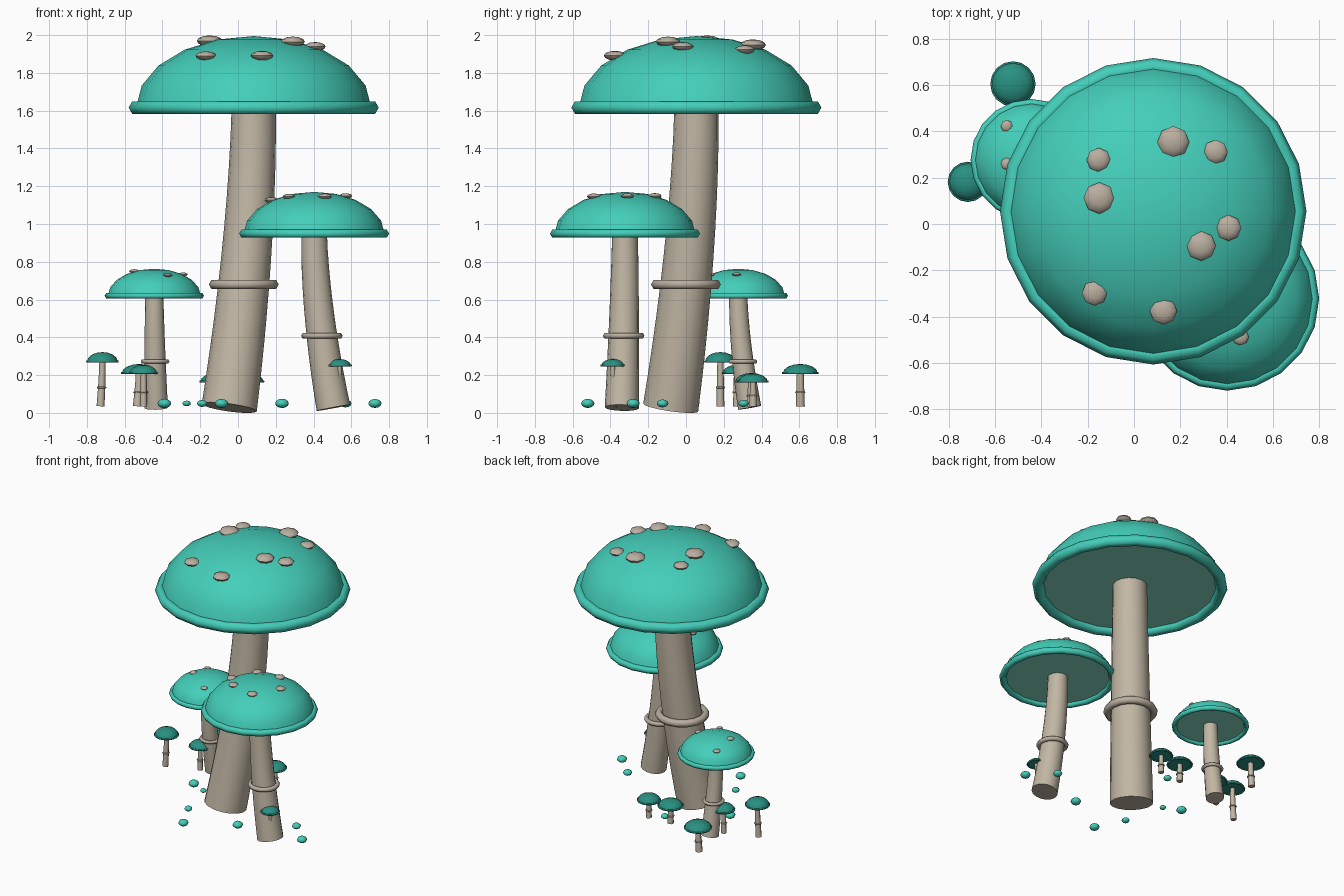
import bpy, bmesh, math
from mathutils import Vector, Matrix

if "Cube" in bpy.data.objects:
    bpy.data.objects.remove(bpy.data.objects["Cube"])


def mat(name, r, g, b):
    m = bpy.data.materials.new(name)
    m.diffuse_color = (r, g, b, 1)
    m.use_nodes = True
    m.node_tree.nodes["Principled BSDF"].inputs["Base Color"].default_value = m.diffuse_color
    return m


TEAL = mat("teal cap", 0.058, 0.62, 0.49)
DARK = mat("dark teal small cap", 0.022, 0.28, 0.22)
GILL = mat("pale green gills", 0.24, 0.70, 0.57)
STEM = mat("beige stem", 0.54, 0.475, 0.375)
WART = mat("grey beige spots", 0.49, 0.425, 0.35)


def finish(bm, name, mats, angle=35):
    bmesh.ops.recalc_face_normals(bm, faces=bm.faces)
    me = bpy.data.meshes.new(name)
    bm.to_mesh(me)
    bm.free()
    for m in mats:
        me.materials.append(m)
    ob = bpy.data.objects.new(name, me)
    bpy.context.collection.objects.link(ob)
    bpy.ops.object.select_all(action='DESELECT')
    ob.select_set(True)
    bpy.context.view_layer.objects.active = ob
    bpy.ops.object.shade_smooth_by_angle(angle=math.radians(angle))
    return ob


def skin(bm, rings, closed=False):
    """Bridge successive vertex rings with quads."""
    n = len(rings[0])
    for i in range(len(rings) if closed else len(rings) - 1):
        a, b = rings[i], rings[(i + 1) % len(rings)]
        for j in range(n):
            k = (j + 1) % n
            bm.faces.new((a[j], a[k], b[k], b[j]))


def circle(bm, c, r, n, rot=None):
    out = []
    for j in range(n):
        a = 2 * math.pi * j / n
        v = Vector((r * math.cos(a), r * math.sin(a), 0))
        out.append(bm.verts.new(Vector(c) + (rot @ v if rot else v)))
    return out


def torus(name, c, R, r, m, n=20, k=6):
    bm = bmesh.new()
    rings = []
    for i in range(k):
        a = 2 * math.pi * i / k
        rings.append(circle(bm, (c[0], c[1], c[2] + r * math.sin(a)), R + r * math.cos(a), n))
    skin(bm, rings, True)
    return finish(bm, name, [m], 75)


def dome(name, c, R, h, mats, n=20, steps=5):
    """Half ellipsoid; the flat underside takes the last material."""
    bm = bmesh.new()
    rings = []
    for i in range(steps):
        a = math.pi / 2 * i / steps
        rings.append(circle(bm, (c[0], c[1], c[2] + h * math.sin(a)), R * math.cos(a), n))
    skin(bm, rings)
    top = bm.verts.new((c[0], c[1], c[2] + h))
    for j in range(n):
        bm.faces.new((rings[-1][j], rings[-1][(j + 1) % n], top))
    bm.faces.new(rings[0]).material_index = len(mats) - 1
    return finish(bm, name, mats)


def centre(base, top, t):
    """Stem axis: leans at the foot, straightens toward the cap."""
    k = (1 - t) ** 1.7
    return Vector((top[0] + (base[0] - top[0]) * k, top[1] + (base[1] - top[1]) * k,
                   base[2] + (top[2] - base[2]) * t))


def stem(name, base, top, r0, r1, n=16, steps=10):
    bm = bmesh.new()
    rings = []
    for i in range(steps + 1):
        t = i / steps
        d = centre(base, top, min(1, t + .02)) - centre(base, top, max(0, t - .02))
        rot = Vector((0, 0, 1)).rotation_difference(d.normalized()).to_matrix()
        rings.append(circle(bm, centre(base, top, t), r0 + (r1 - r0) * t, n, rot))
    skin(bm, rings)
    bm.faces.new(rings[0])
    bm.faces.new(rings[-1])
    return finish(bm, name, [STEM], 50)


def bead(name, c, r, flat, m):
    bm = bmesh.new()
    bmesh.ops.create_uvsphere(bm, u_segments=8, v_segments=6, radius=r,
                              matrix=Matrix.Translation(c) @ Matrix.Diagonal((1, 1, flat, 1)))
    return finish(bm, name, [m], 50)


# Large mushrooms: cap centre, cap radius, height, rim, stem foot, radii, ring, spots (x, y, r)
BIG = [
    ("tall", (.083, .055, 1.616), .623, .379, .039, (-.046, -.081, .028), (.147, .117),
     (.68, .158, .027),
     [(-.153, .277, .052), (-.15, .112, .068), (.17, .354, .069), (.352, .311, .053),
      (.29, -.095, .064), (.408, -.017, .056), (-.17, -.298, .055), (.127, -.376, .059)]),
    ("medium", (.403, -.323, .949), .373, .221, .024, (.505, -.34, .027), (.09, .068),
     (.408, .094, .016),
     [(.177, -.325, .036), (.27, -.44, .034), (.275, -.165, .036), (.46, -.165, .036),
      (.57, -.31, .034), (.46, -.488, .036)]),
    ("short", (-.443, .277, .62), .246, .143, .017, (-.433, .337, .027), (.062, .048),
     (.272, .064, .012),
     [(-.55, .423, .026), (-.55, .26, .026), (-.372, .133, .024), (-.29, .268, .024)]),
]
for name, c, R, h, rim, foot, (r0, r1), (rz, rR, rr), spots in BIG:
    dome(name + "_cap", c, R, h, [TEAL, GILL])
    torus(name + "_cap_rim", c, R, rim, TEAL)
    stem(name + "_stem", foot, c, r0, r1)
    p = centre(foot, c, (rz - foot[2]) / (c[2] - foot[2]))
    torus(name + "_stem_ring", p, rR, rr, WART, 16)
    for i, (x, y, r) in enumerate(spots):
        q = ((x - c[0]) ** 2 + (y - c[1]) ** 2) / R ** 2
        z = c[2] + h * math.sqrt(max(0, 1 - q))
        bead(f"{name}_cap_spot_{i + 1}", (x, y, z + r * .05), r, .43, WART)

# Small mushrooms around the foot: x, y, cap base z, cap radius, cap height, foot offset
SMALL = [(-.718, .182, .272, .081, .05, -.01, 0), (-.523, .605, .211, .092, .048, -.01, 0),
         (-.115, .345, .166, .084, .045, 0, 0), (.058, .355, .166, .077, .043, 0, 0),
         (-.5, .268, .212, .073, .042, 0, 0), (.538, -.388, .251, .06, .034, -.02, .025)]
for i, (x, y, z, R, h, ox, oy) in enumerate(SMALL):
    n = f"small_{i + 1}"
    foot, top = (x + ox, y + oy, .035), (x, y, z)
    dome(n + "_cap", top, R, h, [DARK], 16, 4)
    torus(n + "_cap_rim", top, R, .006, DARK, 16)
    stem(n + "_stem", foot, top, R * .26, R * .2, 8, 4)
    torus(n + "_stem_ring", centre(foot, top, .42), R * .26, .005, WART, 10)

# Flattened beads scattered round the foot
BEADS = [(-.39, .035, .036), (-.272, -.02, .022), (-.19, -.315, .027), (-.087, -.52, .035),
         (.233, -.335, .036), (.57, -.124, .031), (.725, -.28, .035), (-.04, .305, .028)]
for i, (x, y, r) in enumerate(BEADS):
    bead(f"ground_bead_{i + 1}", (x, y, .05), r, .68, TEAL)
